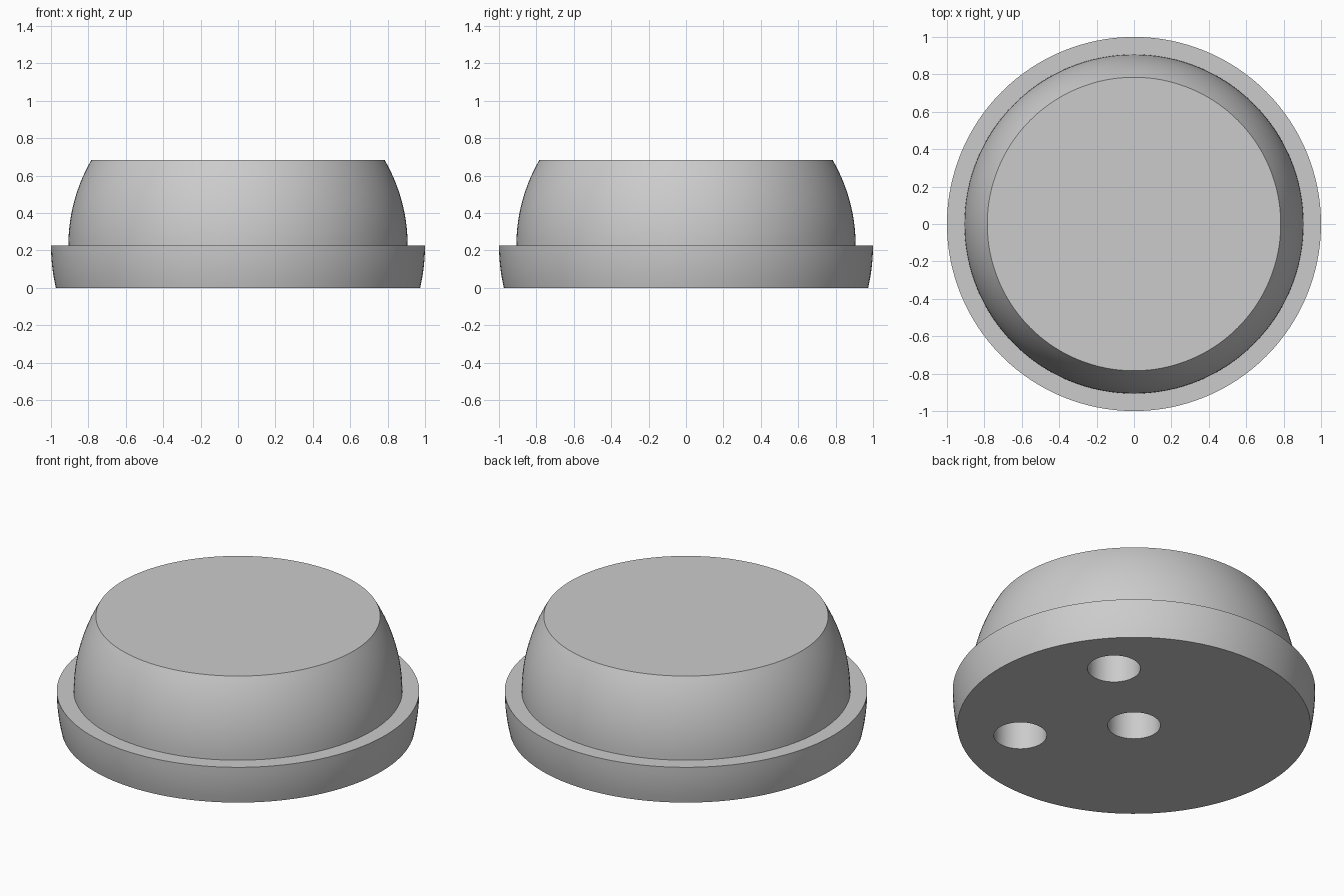
import bpy
import bmesh
from math import asin, cos, sin, radians, sqrt, tau

if "Cube" in bpy.data.objects:
    bpy.data.objects.remove(bpy.data.objects["Cube"], do_unlink=True)

SEGMENTS = 128
RIM_Z, TOP_Z = 0.227, 0.682          # rim ledge and flat top
RIM_R, DOME_R = 1.0, 0.907           # both walls are sphere zones centred at the ledge
HOLE_R, HOLE_DEPTH, HOLE_RING = 0.146, 0.25, 0.637

grey = bpy.data.materials.new("plain grey")
grey.use_nodes = True
grey.diffuse_color = (0.6, 0.6, 0.6, 1)
grey.node_tree.nodes["Principled BSDF"].inputs["Base Color"].default_value = (0.6, 0.6, 0.6, 1)


def zone(radius, z0, z1, steps):
    """Profile points of a sphere zone between two heights."""
    a0, a1 = (asin((z - RIM_Z) / radius) for z in (z0, z1))
    angles = [a0 + (a1 - a0) * i / steps for i in range(steps + 1)]
    return [(radius * cos(a), RIM_Z + radius * sin(a)) for a in angles]


def lathe(name, profile):
    """Closed solid of revolution with flat end caps."""
    bm = bmesh.new()
    rings = [[bm.verts.new((r * cos(tau * i / SEGMENTS), r * sin(tau * i / SEGMENTS), z))
              for i in range(SEGMENTS)] for r, z in profile]
    for low, high in zip(rings, rings[1:]):
        for i in range(SEGMENTS):
            j = (i + 1) % SEGMENTS
            bm.faces.new((low[i], low[j], high[j], high[i]))
    bm.faces.new(rings[0][::-1])
    bm.faces.new(rings[-1])
    mesh = bpy.data.meshes.new(name)
    bm.to_mesh(mesh)
    bm.free()
    mesh.materials.append(grey)
    obj = bpy.data.objects.new(name, mesh)
    bpy.context.collection.objects.link(obj)
    return obj


# Stepped body: curved base rim, flat ledge, truncated dome
body = lathe("domed_body", zone(RIM_R, 0, RIM_Z, 6) + zone(DOME_R, RIM_Z, TOP_Z, 14))
bpy.ops.object.select_all(action="DESELECT")
body.select_set(True)
bpy.context.view_layer.objects.active = body

# Blind round holes in the underside: one central, two a quarter turn apart
spots = [(0, 0)] + [(HOLE_RING * cos(radians(a)), HOLE_RING * sin(radians(a))) for a in (40, -50)]
for x, y in spots:
    cutter = lathe("hole_cutter", [(HOLE_R, -0.1), (HOLE_R, HOLE_DEPTH)])
    cutter.location = (x, y, 0)
    cutter.hide_render = True
    cut = body.modifiers.new("hole", "BOOLEAN")
    cut.operation = "DIFFERENCE"
    cut.solver = "EXACT"
    cut.object = cutter
    bpy.context.view_layer.update()
    bpy.ops.object.modifier_apply(modifier=cut.name)
    bpy.data.objects.remove(cutter, do_unlink=True)

bpy.ops.object.shade_smooth_by_angle(angle=radians(30))
